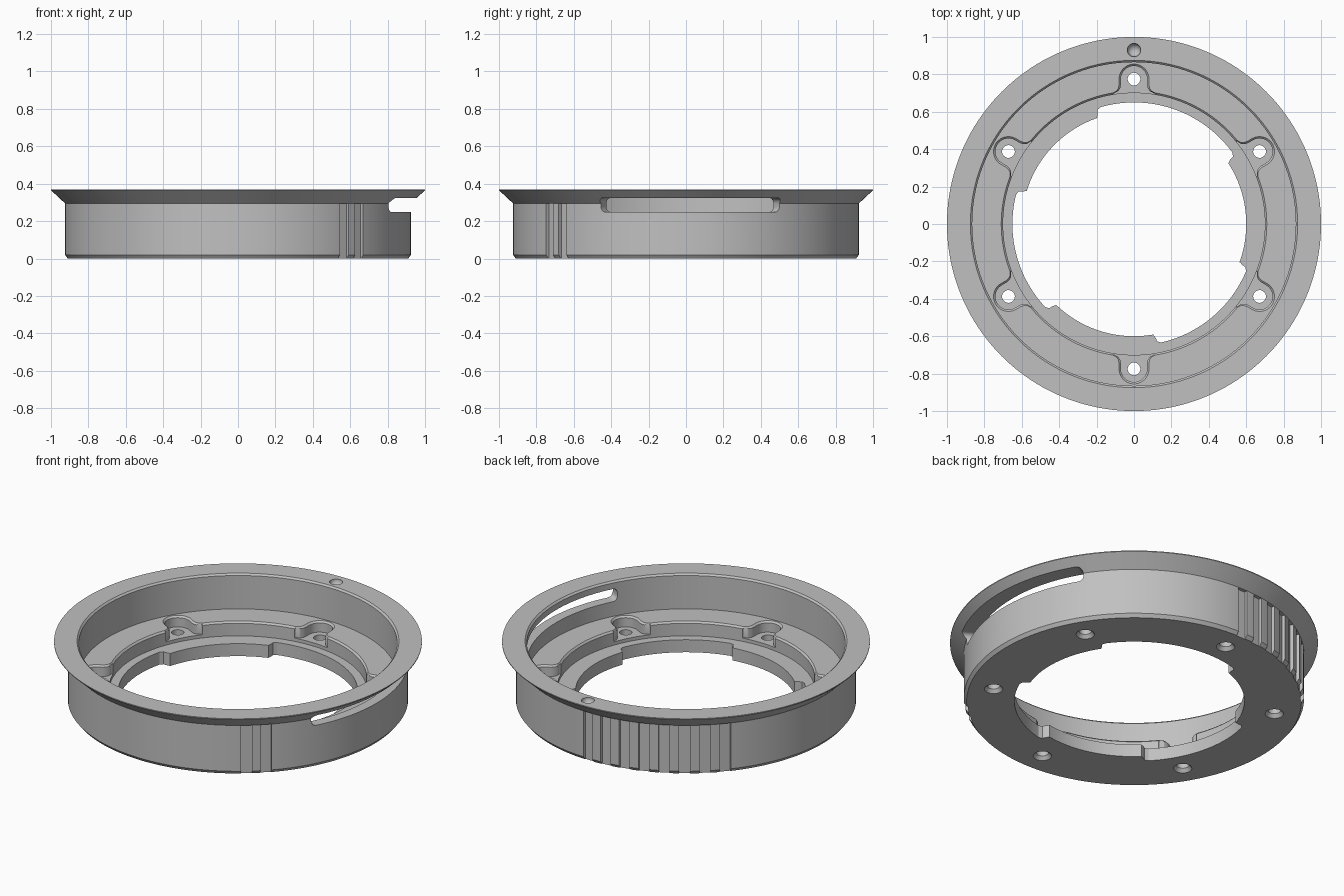
import bpy, bmesh
from math import sin, cos, pi, radians, sqrt
from mathutils import Matrix

if "Cube" in bpy.data.objects:
    bpy.data.objects.remove(bpy.data.objects["Cube"], do_unlink=True)

grey = bpy.data.materials.new("plain grey")
grey.use_nodes = True
color = (0.53, 0.53, 0.53, 1)
grey.diffuse_color = color
grey.node_tree.nodes["Principled BSDF"].inputs["Base Color"].default_value = color

SEGMENTS = 160


def finish(name, bm):
    bmesh.ops.recalc_face_normals(bm, faces=bm.faces)
    mesh = bpy.data.meshes.new(name)
    bm.to_mesh(mesh)
    bm.free()
    mesh.materials.append(grey)
    obj = bpy.data.objects.new(name, mesh)
    bpy.context.collection.objects.link(obj)
    return obj


def loft(name, loops, closed=False):
    """Skin a list of equal point loops, capping the ends unless closed."""
    bm = bmesh.new()
    rings = [[bm.verts.new(p) for p in loop] for loop in loops]
    n = len(rings[0])
    pairs = list(zip(rings, rings[1:]))
    if closed:
        pairs.append((rings[-1], rings[0]))
    else:
        bm.faces.new(rings[0])
        bm.faces.new(rings[-1])
    for a, b in pairs:
        for i in range(n):
            j = (i + 1) % n
            bm.faces.new((a[i], a[j], b[j], b[i]))
    return finish(name, bm)


def lathe(name, profile):
    turns = [2 * pi * i / SEGMENTS for i in range(SEGMENTS)]
    return loft(name, [[(r * cos(t), r * sin(t), z) for r, z in profile] for t in turns], True)


def polar(r, degrees, z):
    return (r * cos(radians(degrees)), r * sin(radians(degrees)), z)


def cut(cutter):
    """Subtract a cutter from the ring, then discard it."""
    mod = ring.modifiers.new("cut", "BOOLEAN")
    mod.operation = "DIFFERENCE"
    mod.solver = "EXACT"
    mod.object = cutter
    bpy.context.view_layer.objects.active = ring
    bpy.ops.object.modifier_apply(modifier=mod.name)
    bpy.data.objects.remove(cutter, do_unlink=True)


# Flanged ring body with stepped interior
ring = lathe("flanged_ring", [
    (0.60, 0), (0.91, 0), (0.925, 0.02), (0.925, 0.295), (1.0, 0.365), (1.0, 0.37),
    (0.875, 0.37), (0.865, 0.36), (0.865, 0.16), (0.71, 0.16), (0.70, 0.15),
    (0.70, 0.075), (0.60, 0.075)])

# Three recesses that leave tabs around the opening
for start, end in ((33, 109), (163, 226), (280, 340)):
    steps = 32
    outline = [(0.55, start), (0.605, start), (0.62, start + 0.8), (0.64, start + 1.2)]
    outline += [(0.65, start + 3 + (end - start - 6) * i / steps) for i in range(steps + 1)]
    outline += [(0.64, end - 1.2), (0.62, end - 0.8), (0.605, end), (0.55, end)]
    cut(loft("recess_cutter", [[polar(r, a, z) for r, a in outline] for z in (-0.1, 0.12)]))


# Screw pockets with rounded ends, flared mouths and chamfered rims
def pocket_loop(grow, z, turn):
    side = [(0.13, 0.66), (0.105, 0.70), (0.085, 0.71), (0.074, 0.725), (0.07, 0.745)]
    radius = 0.07 + grow
    right = [(x + grow, y) for x, y in side]
    arc = [(radius * cos(pi * i / 20), 0.775 + radius * sin(pi * i / 20)) for i in range(21)]
    left = [(-x, y) for x, y in reversed(right)]
    return [turn @ Matrix.Translation((x, y, z)).translation for x, y in right + arc + left]


for k in range(6):
    turn = Matrix.Rotation(k * pi / 3, 3, "Z")
    cut(loft("pocket_cutter", [pocket_loop(g, z, turn) for g, z in
                               ((0, 0.095), (0, 0.15), (0.01, 0.16), (0.01, 0.25))]))
    # Screw hole, countersunk underneath
    centre = turn @ Matrix.Translation((0, 0.775, 0)).translation
    rings = [[(centre.x + r * cos(pi * i / 16), centre.y + r * sin(pi * i / 16), z)
              for i in range(32)]
             for r, z in ((0.05, -0.05), (0.05, 0), (0.034, 0.02), (0.034, 0.13))]
    cut(loft("hole_cutter", rings))

# Grip grooves on the outer wall
for angle in [89.8 + 6.95 * k for k in range(8)] + [-52.1, -45.5]:
    bm = bmesh.new()
    bmesh.ops.create_cube(bm, size=1)
    bmesh.ops.scale(bm, vec=(0.1, 0.06, 0.395), verts=bm.verts)
    bmesh.ops.translate(bm, vec=(0.955, 0, 0.0975), verts=bm.verts)
    bmesh.ops.rotate(bm, matrix=Matrix.Rotation(radians(angle), 3, "Z"), verts=bm.verts)
    cut(finish("groove_cutter", bm))

# Side slot with rounded ends, running under the flange
first, last, corner, half = -29.5, 32.7, 0.03, 0.038
samples = []
for i in range(7):
    t = pi / 2 * i / 6
    samples.append((corner * (1 - cos(t)) / 0.925 * 180 / pi, half - corner * (1 - sin(t))))
span = [(first + a, h) for a, h in samples]
span += [(first + 3 + (last - first - 6) * i / 40, half) for i in range(41)]
span += [(last - a, h) for a, h in reversed(samples)]
cut(loft("slot_cutter", [[polar(0.82, a, 0.286 - h), polar(1.05, a, 0.286 - h),
                          polar(1.05, a, 0.286 + h), polar(0.82, a, 0.286 + h)]
                         for a, h in span]))

# Round index dimple in the flange
bm = bmesh.new()
bmesh.ops.create_uvsphere(bm, u_segments=32, v_segments=16, radius=0.036)
bmesh.ops.translate(bm, vec=(0, 0.93, 0.368), verts=bm.verts)
cut(finish("dimple_cutter", bm))

bpy.ops.object.select_all(action="DESELECT")
ring.select_set(True)
bpy.context.view_layer.objects.active = ring
bpy.ops.object.shade_smooth_by_angle(angle=radians(25))
